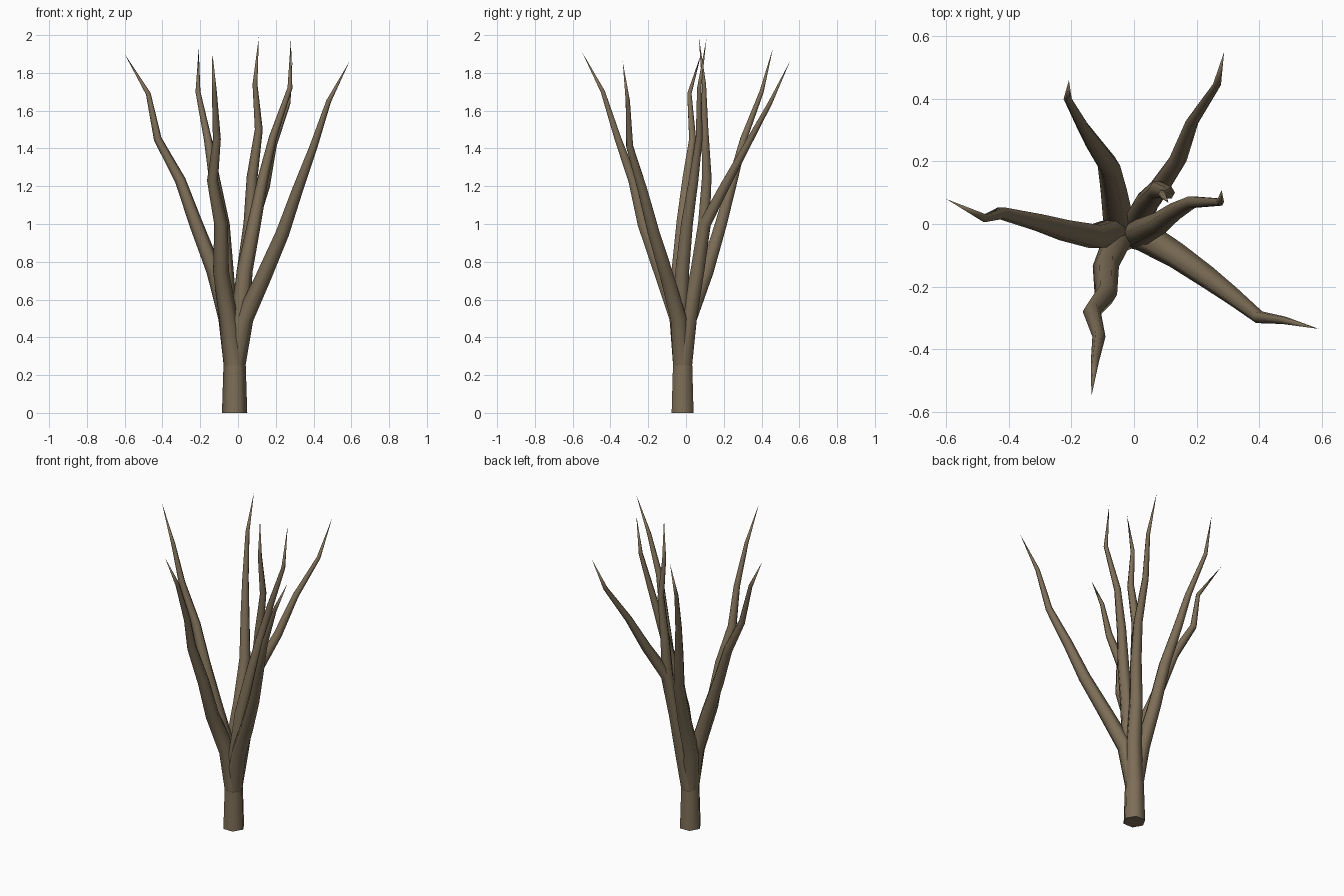
import bpy, bmesh, math
from mathutils import Vector

bark = bpy.data.materials.new("brown bark")
bark.diffuse_color = (0.205, 0.155, 0.095, 1)
SIDES = 6


def limb(name, points, radii):
    """Six-sided tapering tube along a path; a zero radius makes a pointed tip."""
    pts = [Vector(p) for p in points]
    bm = bmesh.new()
    rings = []
    for i, (p, r) in enumerate(zip(pts, radii)):
        if r == 0:
            rings.append([bm.verts.new(p)])
            continue
        a, b = pts[max(i - 1, 0)], pts[min(i + 1, len(pts) - 1)]
        t = Vector((0, 0, 1)) if i == 0 else (b - a).normalized()
        u = (Vector((1, 0, 0)) - t * t.x).normalized()
        v = t.cross(u)
        rings.append([bm.verts.new(p + r * (u * math.cos(k * math.tau / SIDES)
                                            + v * math.sin(k * math.tau / SIDES)))
                      for k in range(SIDES)])
    for lo, hi in zip(rings, rings[1:]):
        for k in range(SIDES):
            n = (k + 1) % SIDES
            if len(hi) == 1:
                bm.faces.new((lo[k], lo[n], hi[0]))
            else:
                bm.faces.new((lo[k], lo[n], hi[n], hi[k]))
    bm.faces.new(rings[0][::-1])
    if len(rings[-1]) > 1:
        bm.faces.new(rings[-1])
    me = bpy.data.meshes.new(name)
    bm.to_mesh(me)
    bm.free()
    me.materials.append(bark)
    ob = bpy.data.objects.new(name, me)
    bpy.context.collection.objects.link(ob)
    bpy.context.view_layer.objects.active = ob
    ob.select_set(True)
    bpy.ops.object.shade_smooth_by_angle(angle=math.radians(62))
    ob.select_set(False)


# trunk
BASE = (-0.018, -0.018, 0.25)
limb("trunk", [(-0.018, -0.018, 0), BASE], [0.067, 0.059])

# branches, each running from the top of the trunk to its tip
RADII = [0.058, 0.049, 0.042, 0.036, 0.029, 0.021, 0.013, 0]
branches = {
    "left_branch": [(-0.055, -0.025, 0.5), (-0.125, -0.04, 0.75), (-0.222, -0.02, 1.0),
                    (-0.305, 0.005, 1.23), (-0.425, 0.035, 1.45), (-0.475, 0.018, 1.69),
                    (-0.6, 0.08, 1.9)],
    "front_branch": [(-0.05, -0.045, 0.5), (-0.09, -0.135, 0.75), (-0.09, -0.225, 1.0),
                     (-0.135, -0.28, 1.23), (-0.112, -0.36, 1.45), (-0.125, -0.44, 1.7),
                     (-0.136, -0.55, 1.91)],
    "right_branch": [(0.033, -0.04, 0.5), (0.135, -0.1, 0.72), (0.235, -0.17, 0.95),
                     (0.315, -0.23, 1.18), (0.4, -0.298, 1.41), (0.48, -0.308, 1.65),
                     (0.59, -0.335, 1.86)],
    "back_left_branch": [(-0.05, 0.015, 0.5), (-0.065, 0.11, 0.75), (-0.08, 0.185, 1.0),
                         (-0.125, 0.25, 1.24), (-0.16, 0.305, 1.45), (-0.212, 0.4, 1.7),
                         (-0.208, 0.46, 1.93)],
    "centre_branch": [(0.015, 0.015, 0.5), (0.035, 0.06, 0.75), (0.065, 0.095, 1.0),
                      (0.075, 0.11, 1.25), (0.11, 0.1, 1.5), (0.09, 0.095, 1.74),
                      (0.11, 0.068, 1.99)],
    "back_right_branch": [(0.015, 0.015, 0.5), (0.035, 0.06, 0.75), (0.07, 0.1, 1.0),
                          (0.14, 0.205, 1.2), (0.185, 0.325, 1.42), (0.265, 0.445, 1.64),
                          (0.288, 0.55, 1.86)],
    "inner_right_branch": [(0.01, -0.03, 0.5), (0.035, -0.02, 0.75), (0.085, 0.005, 1.0),
                           (0.13, 0.04, 1.23), (0.185, 0.07, 1.46), (0.275, 0.07, 1.72),
                           (0.28, 0.108, 1.98)],
}
for name, path in branches.items():
    limb(name, [BASE] + path, RADII)
